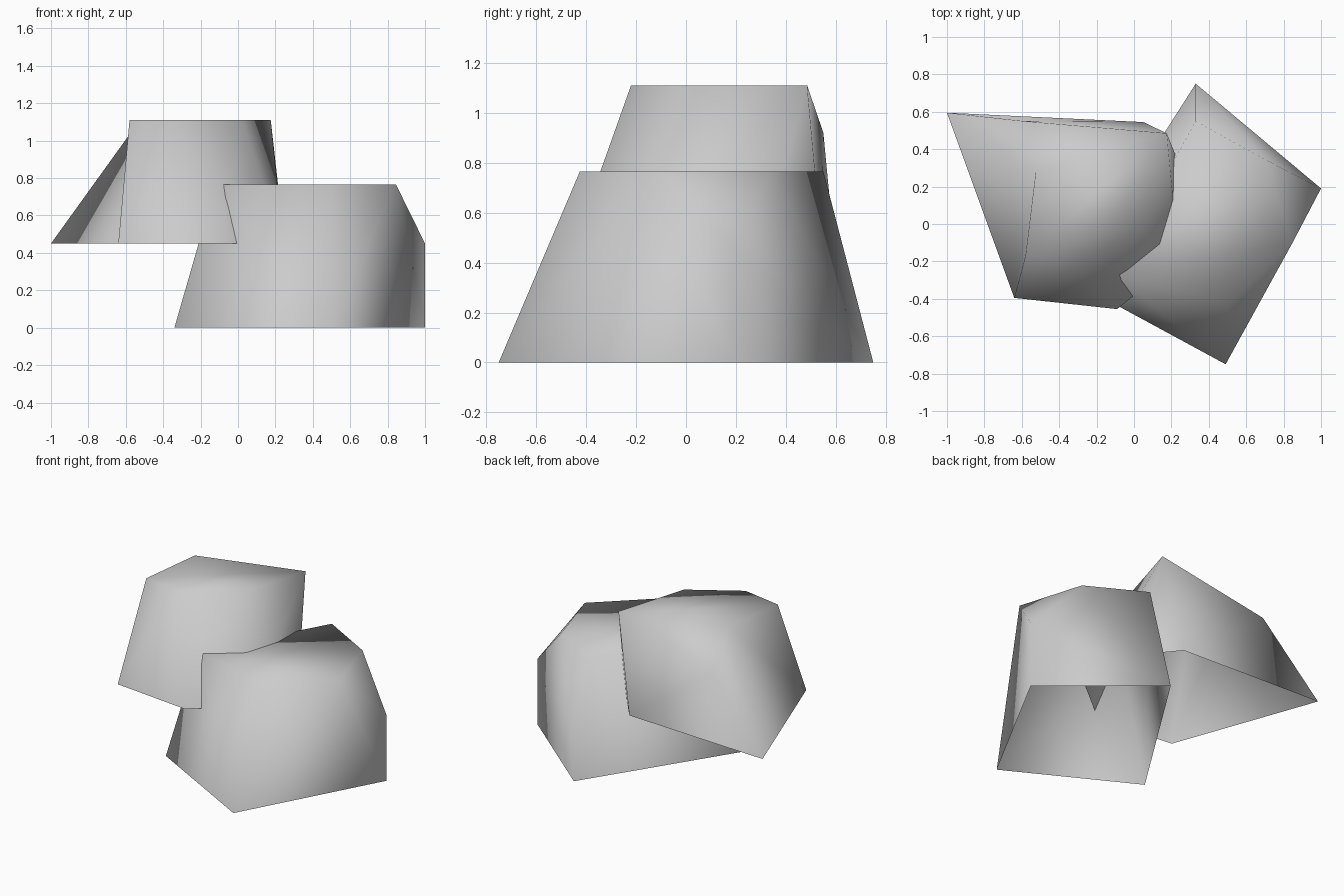
import bpy
import bmesh
from mathutils import Vector

if "Cube" in bpy.data.objects:
    bpy.data.objects.remove(bpy.data.objects["Cube"], do_unlink=True)

# Plain stone grey
stone = bpy.data.materials.new("stone_grey")
stone.use_nodes = True
grey = (0.6, 0.6, 0.6, 1.0)
stone.diffuse_color = grey
stone.node_tree.nodes["Principled BSDF"].inputs["Base Color"].default_value = grey


def make_rock(name, rings, dent=None):
    """Wrap a skin around stacked outlines {height: corners}; leave the base open.
    A dent is a pair of points whose joining edge is turned to make a hollow side."""
    bm = bmesh.new()
    for z, corners in rings.items():
        for x, y in corners:
            bm.verts.new((x, y, z))
    hull = bmesh.ops.convex_hull(bm, input=bm.verts[:])
    spare = [v for v in hull["geom_interior"] if isinstance(v, bmesh.types.BMVert)]
    bmesh.ops.delete(bm, geom=spare, context="VERTS")
    bmesh.ops.recalc_face_normals(bm, faces=bm.faces[:])
    if dent:
        ends = [min(bm.verts, key=lambda v: (v.co - Vector(p)).length) for p in dent]
        ridge = bm.edges.get(ends)
        if ridge:
            bmesh.ops.rotate_edges(bm, edges=[ridge], use_ccw=False)
    bmesh.ops.dissolve_limit(bm, angle_limit=0.01, verts=bm.verts[:], edges=bm.edges[:])
    base = [f for f in bm.faces if f.normal.z < -0.95]
    bmesh.ops.delete(bm, geom=base, context="FACES")
    for f in bm.faces:
        f.smooth = True
    mesh = bpy.data.meshes.new(name)
    bm.to_mesh(mesh)
    bm.free()
    mesh.materials.append(stone)
    obj = bpy.data.objects.new(name, mesh)
    bpy.context.collection.objects.link(obj)
    return obj


# Lower rock standing on the ground
make_rock("lower_rock", {
    0.0: [(-0.34, -0.30), (0.49, -0.75), (1.0, 0.19), (0.33, 0.75)],
    0.45: [(1.0, 0.19)],
    0.765: [(-0.12, -0.26), (0.5, -0.425), (0.845, -0.105), (0.71, 0.34), (0.33, 0.55)],
})

# Upper rock resting against its side, with a hollow left flank
make_rock("upper_rock", {
    0.45: [(-1.0, 0.595), (-0.64, -0.395), (-0.09, -0.455), (0.24, -0.19),
           (0.25, 0.30), (0.05, 0.545)],
    0.92: [(-0.59, 0.55)],
    1.11: [(-0.58, -0.17), (-0.30, -0.22), (0.025, -0.015), (0.175, 0.485), (-0.525, 0.28)],
}, dent=[(-1.0, 0.595, 0.45), (-0.58, -0.17, 1.11)])
